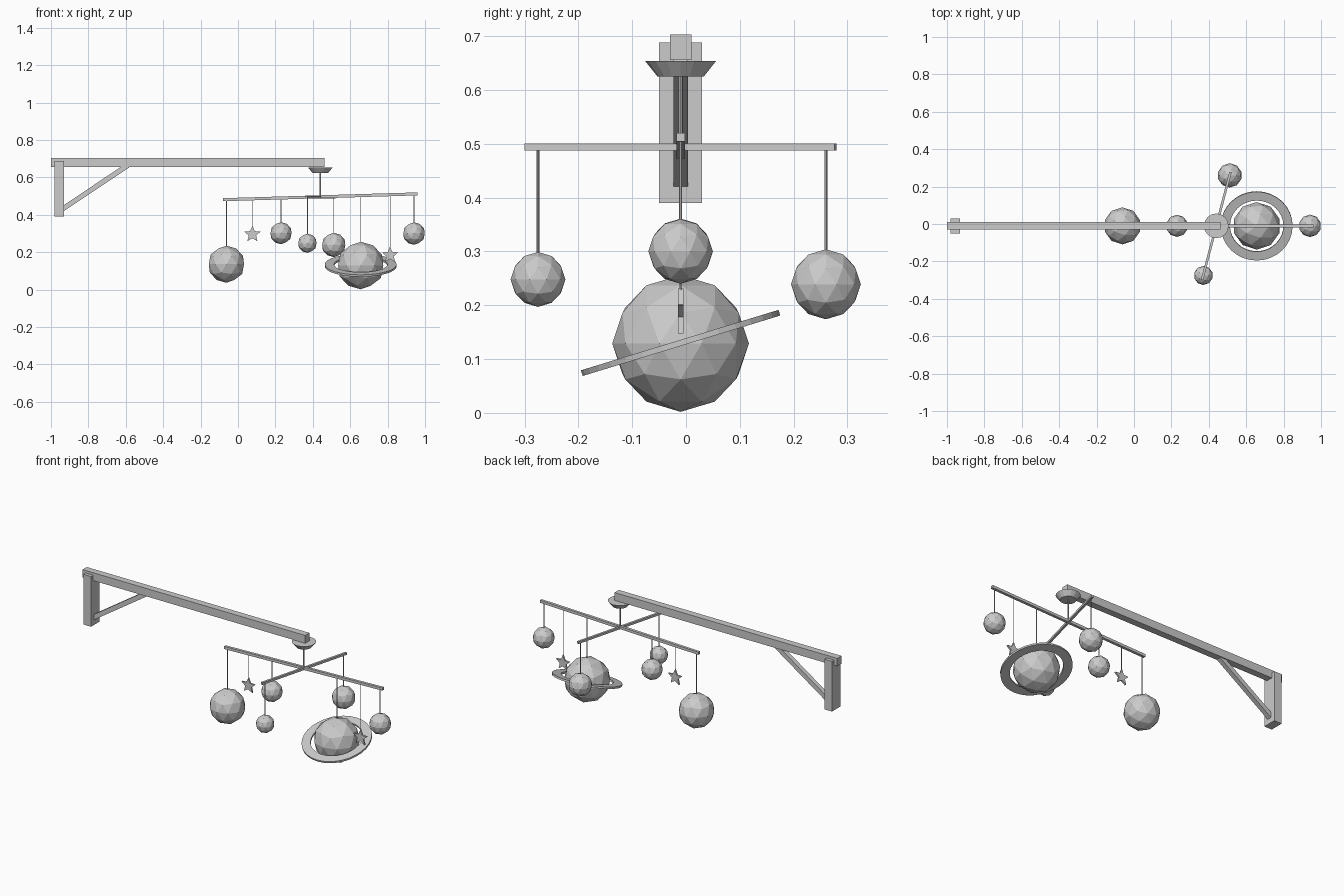
import bpy, bmesh, math
from mathutils import Vector, Matrix

if "Cube" in bpy.data.objects:
    bpy.data.objects.remove(bpy.data.objects["Cube"])

YC = -0.01   # the plane that holds the bracket and main arm
HUB_X = 0.44

grey = bpy.data.materials.new("plain grey")
grey.use_nodes = True
colour = (0.6, 0.6, 0.6, 1)
grey.diffuse_color = colour
grey.node_tree.nodes["Principled BSDF"].inputs["Base Color"].default_value = colour


def finish(name, bm):
    bmesh.ops.recalc_face_normals(bm, faces=bm.faces)
    mesh = bpy.data.meshes.new(name)
    bm.to_mesh(mesh)
    bm.free()
    mesh.materials.append(grey)
    obj = bpy.data.objects.new(name, mesh)
    bpy.context.collection.objects.link(obj)
    return obj


def box(name, low, high):
    low, high = Vector(low), Vector(high)
    bm = bmesh.new()
    place = Matrix.Translation((low + high) / 2) @ Matrix.Diagonal((*(high - low), 1))
    bmesh.ops.create_cube(bm, size=1, matrix=place)
    return finish(name, bm)


def bar(name, start, end, thick):
    """Square bar between two points, kept upright."""
    start, end = Vector(start), Vector(end)
    along = (end - start).normalized()
    side = Vector((0, 0, 1)).cross(along).normalized()
    up = along.cross(side)
    turn = Matrix((along, side, up)).transposed().to_4x4()
    size = Matrix.Diagonal(((end - start).length, thick, thick, 1))
    bm = bmesh.new()
    bmesh.ops.create_cube(bm, size=1, matrix=Matrix.Translation((start + end) / 2) @ turn @ size)
    return finish(name, bm)


def upright_cone(name, x, y, z0, z1, r0, r1, sides):
    bm = bmesh.new()
    bmesh.ops.create_cone(bm, cap_ends=True, segments=sides, radius1=r0, radius2=r1,
                          depth=z1 - z0, matrix=Matrix.Translation((x, y, (z0 + z1) / 2)))
    return finish(name, bm)


def ball(name, x, y, z, radius):
    bm = bmesh.new()
    bmesh.ops.create_icosphere(bm, subdivisions=2, radius=radius,
                               matrix=Matrix.Translation((x, y, z)))
    return finish(name, bm)


def star(name, x, z, radius, depth):
    bm = bmesh.new()
    points = []
    for i in range(10):
        r = radius if i % 2 == 0 else radius * 0.45
        a = i * math.pi / 5
        points.append(bm.verts.new((x + r * math.sin(a), YC - depth / 2, z + r * math.cos(a))))
    face = bm.faces.new(points)
    new = bmesh.ops.extrude_face_region(bm, geom=[face])["geom"]
    bmesh.ops.translate(bm, vec=(0, depth, 0),
                        verts=[v for v in new if isinstance(v, bmesh.types.BMVert)])
    return finish(name, bm)


def flat_ring(name, centre, inner, outer, thick, tilt, sides=32):
    bm = bmesh.new()
    loops = []
    for r, z in ((inner, -thick / 2), (outer, -thick / 2), (outer, thick / 2), (inner, thick / 2)):
        loops.append([bm.verts.new((r * math.cos(i * math.tau / sides),
                                    r * math.sin(i * math.tau / sides), z)) for i in range(sides)])
    for k in range(4):
        a, b = loops[k], loops[(k + 1) % 4]
        for i in range(sides):
            j = (i + 1) % sides
            bm.faces.new((a[i], a[j], b[j], b[i]))
    bm.transform(Matrix.Translation(centre) @ Matrix.Rotation(tilt, 4, "X"))
    return finish(name, bm)


# Wall bracket: post, beam and diagonal brace
box("wall_post", (-0.98, -0.05, 0.39), (-0.93, 0.03, 0.688))
box("top_beam", (-1, -0.03, 0.656), (0.462, 0.01, 0.703))
bar("diagonal_brace", (-0.94, YC, 0.43), (-0.59, YC, 0.664), 0.027)

# Hanger cup and stem
upright_cone("hanger_cup", HUB_X, YC, 0.625, 0.654, 0.043, 0.066, 16)
upright_cone("hanger_stem", HUB_X, YC, 0.496, 0.63, 0.004, 0.004, 8)

# Crossed arms
arm_low, arm_high = Vector((-0.08, YC, 0.481)), Vector((0.96, YC, 0.512))
bar("main_arm", arm_low, arm_high, 0.016)
bar("cross_arm", (HUB_X - 0.076, YC - 0.288, 0.494), (HUB_X + 0.076, YC + 0.288, 0.494), 0.013)


def arm_height(x):
    return arm_low.lerp(arm_high, (x - arm_low.x) / (arm_high.x - arm_low.x)).z


# Hanging planets with their strings
planets = [("large_planet", -0.062, YC, 0.136, 0.099),
           ("inner_planet", 0.23, YC, 0.302, 0.059),
           ("front_planet", 0.371, -0.275, 0.248, 0.051),
           ("back_planet", 0.512, 0.26, 0.239, 0.065),
           ("ringed_planet", 0.656, YC, 0.129, 0.127),
           ("end_planet", 0.941, YC, 0.3, 0.06)]
for name, x, y, z, radius in planets:
    ball(name, x, y, z, radius)
    top = arm_height(x) if y == YC else 0.494
    upright_cone(name + "_string", x, y, z + radius * 0.9, top, 0.0027, 0.0027, 6)

# Tilted planet ring
flat_ring("planet_ring", (0.656, YC, 0.13), 0.143, 0.192, 0.011, math.radians(17))

# Hanging stars
for name, x, z in (("left_star", 0.813, 0.185), ("right_star", 0.077, 0.296)):
    star(name, x, z, 0.046, 0.01)
    upright_cone(name + "_string", x, YC, z + 0.04, arm_height(x), 0.0018, 0.0018, 6)
